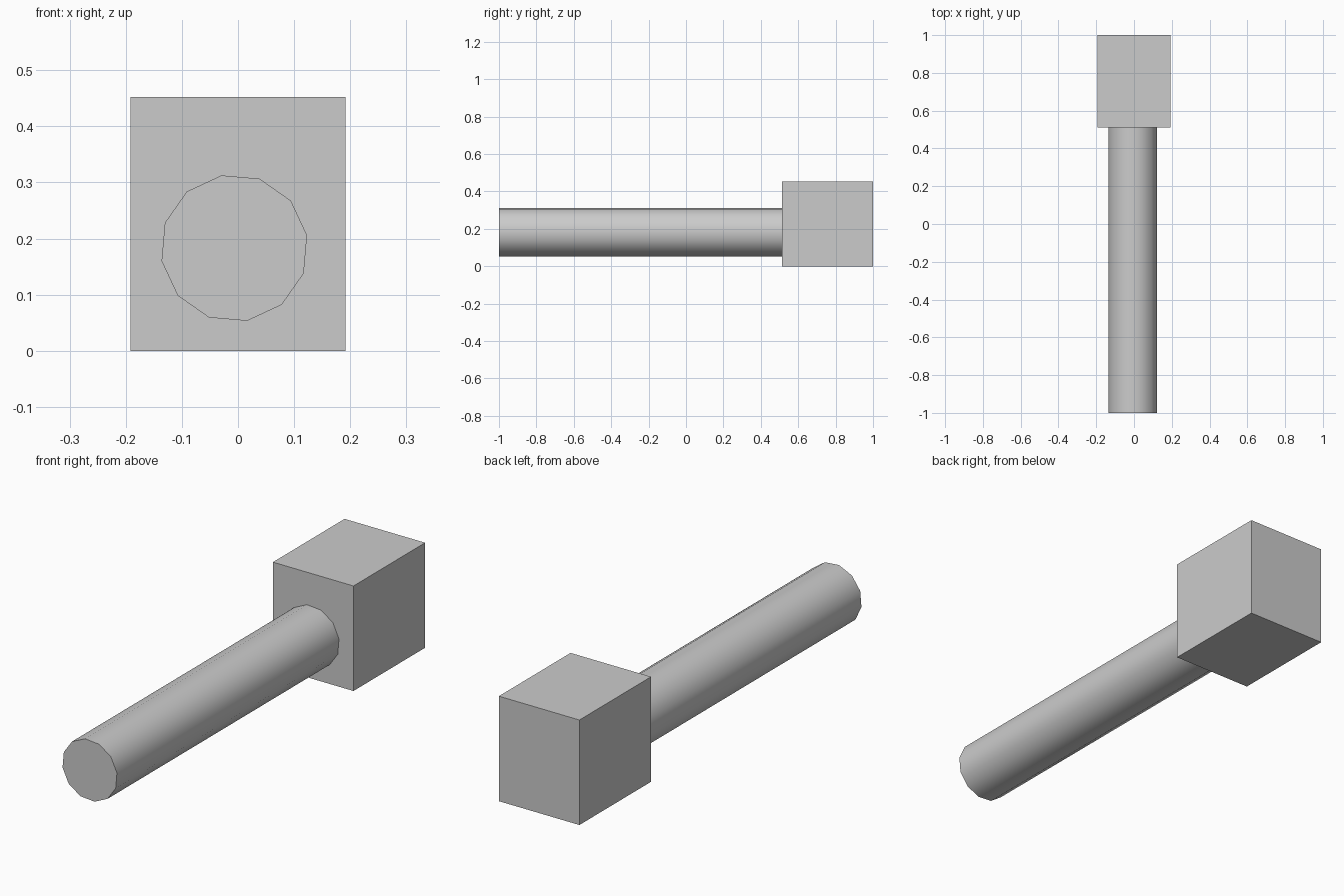
import bpy
from math import radians

if "Cube" in bpy.data.objects:
    bpy.data.objects.remove(bpy.data.objects["Cube"])

Y_JOIN = 0.512  # where the handle meets the head

# Head: rectangular block
W, H = 0.384, 0.4525
bpy.ops.mesh.primitive_cube_add(size=1, location=(0, (1 + Y_JOIN) / 2, H / 2))
head = bpy.context.object
head.name = "head"
head.scale = (W, 1 - Y_JOIN, H)
bpy.ops.object.transform_apply(location=False, rotation=False, scale=True)

# Handle: twelve-sided smooth rod, turned 10 degrees about its axis
bpy.ops.mesh.primitive_cylinder_add(
    vertices=12, radius=0.1316, depth=1 + Y_JOIN,
    location=(-0.0066, (Y_JOIN - 1) / 2, 0.183),
    rotation=(radians(90), radians(-10), 0))
handle = bpy.context.object
handle.name = "handle"
bpy.ops.object.shade_smooth_by_angle(angle=radians(40))
